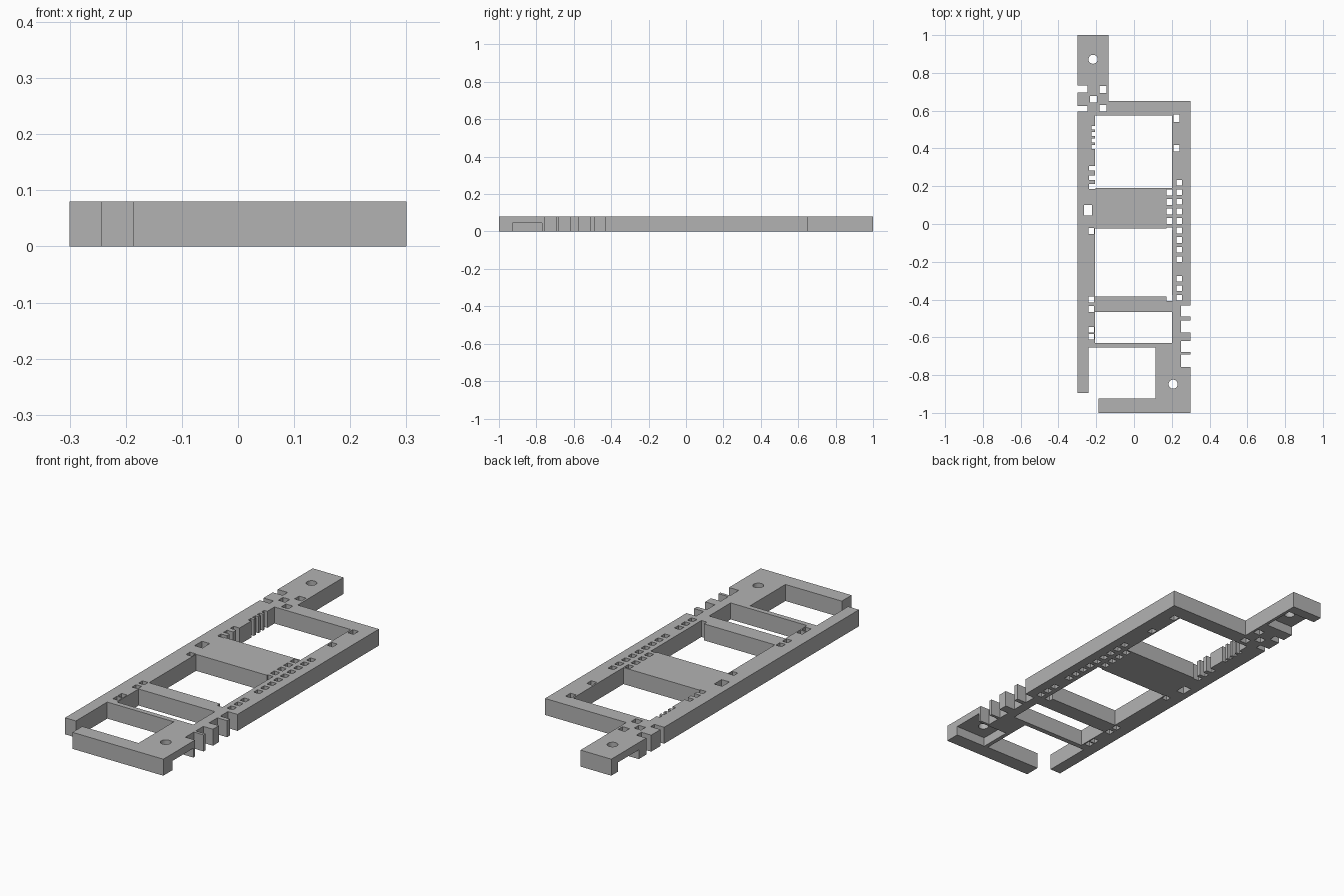
import bpy, bmesh, math

cube = bpy.data.objects.get("Cube")
if cube:
    bpy.data.objects.remove(cube, do_unlink=True)

HEIGHT = 0.08
RECESS = 0.045

grey = bpy.data.materials.new("mid grey")
grey.use_nodes = True
COLOUR = (0.45, 0.45, 0.45, 1)
grey.diffuse_color = COLOUR
grey.node_tree.nodes["Principled BSDF"].inputs["Base Color"].default_value = COLOUR


def make_object(name, bm):
    bmesh.ops.recalc_face_normals(bm, faces=bm.faces)
    mesh = bpy.data.meshes.new(name)
    bm.to_mesh(mesh)
    bm.free()
    mesh.materials.append(grey)
    obj = bpy.data.objects.new(name, mesh)
    bpy.context.scene.collection.objects.link(obj)
    return obj


def prism(bm, points, z0, z1):
    face = bm.faces.new([bm.verts.new((x, y, z0)) for x, y in points])
    grown = bmesh.ops.extrude_face_region(bm, geom=[face])["geom"]
    verts = [v for v in grown if isinstance(v, bmesh.types.BMVert)]
    bmesh.ops.translate(bm, verts=verts, vec=(0, 0, z1 - z0))


def cut(x0, x1, y0, y1, top=HEIGHT + 0.05):
    prism(cutters, [(x0, y0), (x1, y0), (x1, y1), (x0, y1)], -0.05, top)


def square(x, y, w=0.03, h=0.03):
    cut(x - w / 2, x + w / 2, y - h / 2, y + h / 2)


# Frame outline: long left rail, corner foot and narrow back tab
body = bmesh.new()
prism(body, [(-0.3, -0.895), (-0.242, -0.895), (-0.242, -0.655),
             (0.115, -0.655), (0.115, -0.925), (-0.187, -0.925),
             (-0.187, -1), (0.3, -1), (0.3, 0.65), (-0.135, 0.65),
             (-0.135, 1), (-0.3, 1)], 0, HEIGHT)
frame = make_object("slotted_frame", body)

cutters = bmesh.new()

# Large windows between the crossbars
for y0, y1 in ((-0.63, -0.465), (-0.385, -0.025), (0.19, 0.575)):
    cut(-0.207, 0.202, y0, y1)

# Peg holes along the +x rail
for i in range(9):
    square(0.24, 0.218 - 0.0505 * i)
for i in range(3):
    square(0.24, -0.29 - 0.05 * i)
for i in range(4):
    square(0.188, 0.167 - 0.0505 * i)
square(0.225, 0.56, 0.03, 0.038)
square(0.225, 0.4, 0.03, 0.035)
square(0.188, -0.392)
square(0.188, -0.025, 0.03, 0.012)

# Peg holes and narrow slots along the -x rail
for y in (-0.037, -0.4, -0.45, -0.56, -0.597):
    square(-0.227, y)
for y in (0.295, 0.245, 0.198):
    square(-0.222, y, 0.034, 0.026)
for i in range(4):
    square(-0.214, 0.51 - 0.034 * i, 0.02, 0.02)
square(-0.243, 0.073, 0.042, 0.056)

# Square holes and edge notches at the root of the tab
for x, y in ((-0.165, 0.712), (-0.215, 0.66), (-0.165, 0.612)):
    square(x, y, 0.037, 0.035)
cut(-0.4, -0.247, 0.695, 0.732)
cut(-0.4, -0.247, 0.595, 0.624)

# Comb of notches in the +x edge
for y0, y1 in ((-0.49, -0.432), (-0.575, -0.512),
               (-0.678, -0.62), (-0.757, -0.692)):
    cut(0.248, 0.4, y0, y1)

# Screw recesses underneath, open to the side
cut(0.135, 0.4, -0.928, -0.77, RECESS)
cut(-0.4, -0.15, 0.79, 0.95, RECESS)

# Round screw holes
for cx, cy in ((0.207, -0.848), (-0.217, 0.872)):
    ring = [math.tau * i / 32 for i in range(32)]
    prism(cutters, [(cx + 0.024 * math.cos(a), cy + 0.024 * math.sin(a))
                    for a in ring], -0.06, HEIGHT + 0.06)

cutter = make_object("cutter", cutters)
cutter.hide_render = True

# Cut everything and keep the result as a plain mesh
mod = frame.modifiers.new("openings", "BOOLEAN")
mod.operation = "DIFFERENCE"
mod.solver = "EXACT"
mod.use_self = True
mod.object = cutter
graph = bpy.context.evaluated_depsgraph_get()
result = bpy.data.meshes.new_from_object(frame.evaluated_get(graph))
frame.modifiers.clear()
frame.data = result
bpy.data.objects.remove(cutter, do_unlink=True)
